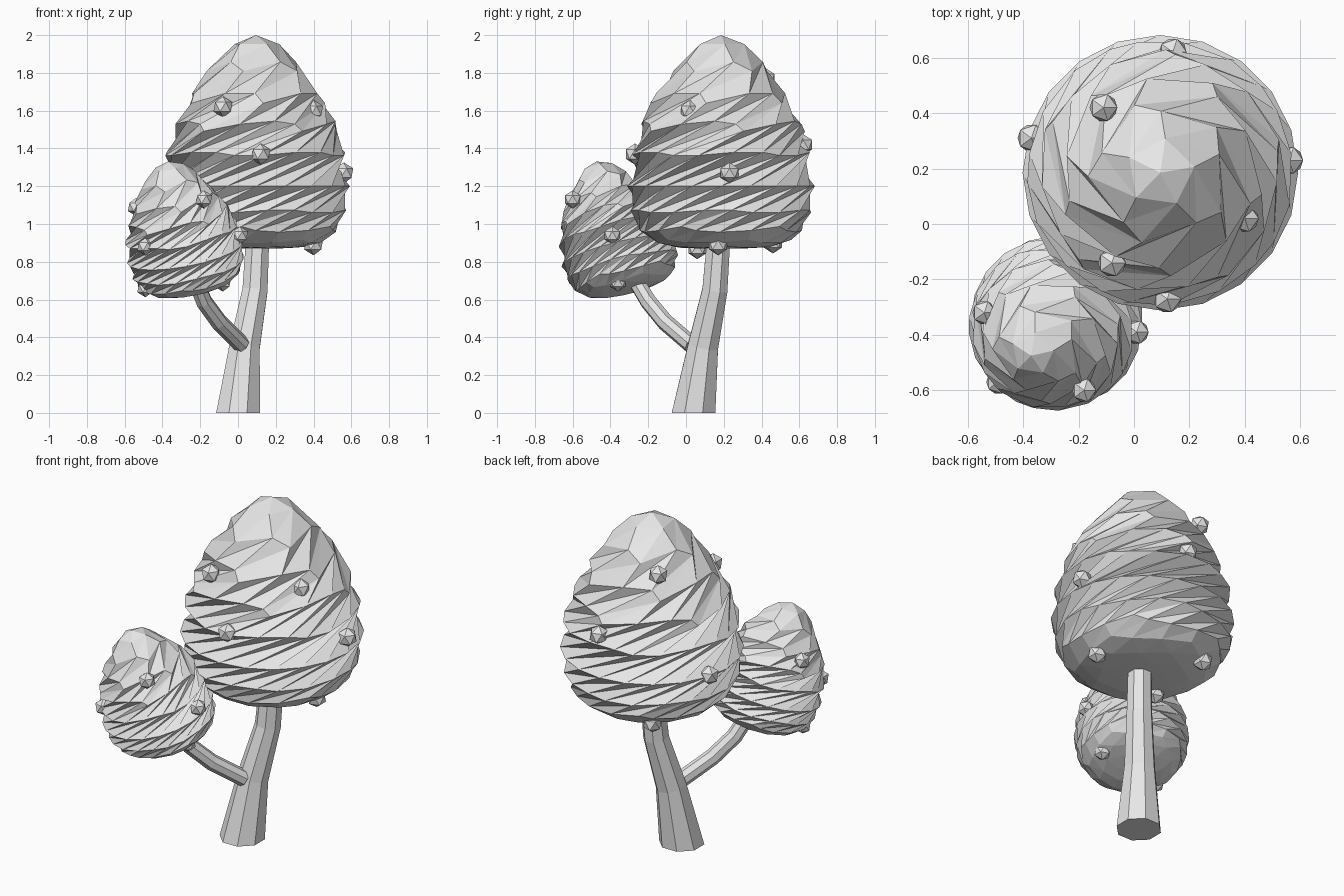
import bpy, bmesh, math
from mathutils import Vector, Matrix

cube = bpy.data.objects.get("Cube")
if cube:
    bpy.data.objects.remove(cube, do_unlink=True)

# One flat grey for the whole tree
grey = bpy.data.materials.new("light_grey")
grey.use_nodes = True
grey.diffuse_color = (0.8, 0.8, 0.8, 1)
grey.node_tree.nodes["Principled BSDF"].inputs["Base Color"].default_value = (0.8, 0.8, 0.8, 1)

UP = Vector((0, 0, 1))


def finish(bm, name):
    bmesh.ops.recalc_face_normals(bm, faces=bm.faces)
    mesh = bpy.data.meshes.new(name)
    bm.to_mesh(mesh)
    bm.free()
    mesh.materials.append(grey)
    obj = bpy.data.objects.new(name, mesh)
    bpy.context.collection.objects.link(obj)
    return obj


def limb(name, path, radii, sides, level_base):
    """Loft a tapering faceted tube along a path."""
    pts = [Vector(p) for p in path]
    bm = bmesh.new()
    rings = []
    for i, (p, r) in enumerate(zip(pts, radii)):
        tangent = pts[min(i + 1, len(pts) - 1)] - pts[max(i - 1, 0)]
        turn = UP.rotation_difference(UP if level_base and i == 0 else tangent)
        ring = []
        for k in range(sides):
            a = math.tau * (k + 0.5) / sides
            ring.append(bm.verts.new(p + turn @ Vector((r * math.cos(a), r * math.sin(a), 0))))
        rings.append(ring)
    for low, high in zip(rings, rings[1:]):
        for k in range(sides):
            n = (k + 1) % sides
            bm.faces.new((low[k], low[n], high[n], high[k]))
    bm.faces.new(rings[0][::-1])
    bm.faces.new(rings[-1])
    return finish(bm, name)


def crown(name, centre, size, lean):
    """Egg-shaped icosphere, drawn up at the tip, flat below, twisted about its axis."""
    bm = bmesh.new()
    bmesh.ops.create_icosphere(bm, subdivisions=3, radius=1)
    for v in bm.verts:
        x, y, z = v.co
        z = 0.65 * z + 0.15 * z ** 6 if z > 0 else 0.33 * math.sin(z * math.pi / 2)
        spin = Matrix.Rotation(math.radians(300) * z, 3, 'Z')
        v.co = spin @ Vector((0.497 * x, 0.497 * y, z))
    turn = UP.rotation_difference(Vector(lean)).to_matrix().to_4x4()
    bm.transform(Matrix.Translation(centre) @ turn @ Matrix.Scale(size, 4))
    return finish(bm, name)


def fruits(name, spots, radius):
    for i, spot in enumerate(spots):
        bm = bmesh.new()
        bmesh.ops.create_icosphere(bm, subdivisions=1, radius=radius,
                                   matrix=Matrix.Translation(spot))
        finish(bm, f"{name}_{i + 1}")


# Trunk and side branch
limb("trunk", [(0, 0.04, 0), (0.035, 0.09, 0.35), (0.09, 0.153, 0.65), (0.105, 0.175, 0.95)],
     [0.125, 0.087, 0.072, 0.066], 8, True)
limb("branch", [(0.02, 0.03, 0.36), (-0.1, -0.11, 0.48), (-0.18, -0.2, 0.59), (-0.24, -0.29, 0.74)],
     [0.046, 0.046, 0.045, 0.043], 8, False)

# Twisted foliage crowns
crown("large_crown", (0.095, 0.185, 1.2), 1, (0, 0, 1))
crown("small_crown", (-0.28, -0.355, 0.85), 0.63, (-0.19, -0.25, 1))

# Small round fruits sitting on the foliage
fruits("large_crown_fruit", [
    (-0.08, -0.14, 1.62), (0.12, -0.27, 1.37), (0.40, 0.02, 1.60), (0.56, 0.23, 1.27),
    (0.14, 0.62, 1.42), (-0.11, 0.42, 1.77), (-0.37, 0.31, 1.2),
    (0.40, 0.17, 0.89), (-0.10, 0.46, 0.90), (-0.10, 0.06, 0.87)], 0.056)
fruits("small_crown_fruit", [
    (-0.18, -0.60, 1.13), (0.01, -0.39, 0.94), (-0.08, -0.36, 0.69),
    (-0.49, -0.57, 0.88), (-0.49, -0.40, 0.66), (-0.54, -0.32, 1.09)], 0.048)
